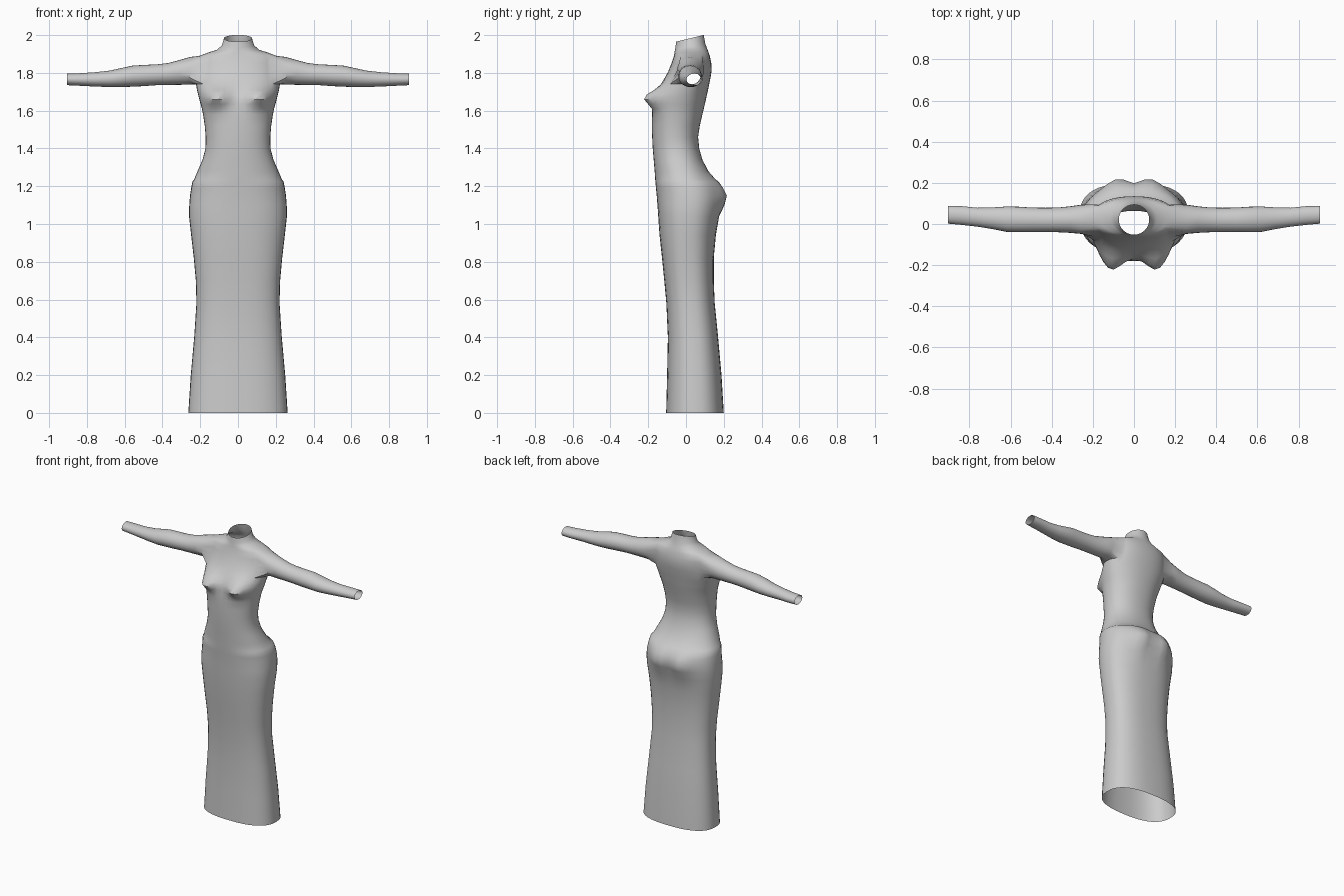
import bpy, bmesh
from math import sin, cos, pi, exp, copysign

N = 40      # points per body ring
ARM = 4     # half width of the armhole in ring columns

# Body rings: height, half width, front y, back y, roundness, tilt towards back
skirt = [
    (0.00, .263, -.105, .200, 2.5, 0), (0.20, .250, -.100, .188, 2.5, 0),
    (0.40, .232, -.096, .170, 2.5, 0), (0.58, .220, -.104, .152, 2.5, 0),
    (0.70, .223, -.115, .147, 2.5, 0), (0.82, .234, -.127, .147, 2.5, 0),
    (0.94, .248, -.140, .158, 2.4, 0), (1.04, .259, -.147, .173, 2.4, 0),
    (1.10, .258, -.151, .184, 2.4, 0), (1.15, .254, -.155, .190, 2.3, 0),
    (1.19, .248, -.159, .182, 2.3, 0), (1.225, .241, -.162, .168, 2.3, 0)]
bodice = [
    (1.235, .233, -.163, .155, 2.2, 0), (1.28, .214, -.166, .118, 2.2, 0),
    (1.34, .188, -.171, .087, 2.2, 0), (1.40, .172, -.176, .070, 2.2, 0),
    (1.46, .171, -.179, .064, 2.2, 0), (1.52, .176, -.181, .073, 2.2, 0),
    (1.58, .185, -.181, .087, 2.2, 0), (1.61, .191, -.178, .094, 2.2, 0),
    (1.635, .198, -.172, .100, 2.2, 0), (1.66, .205, -.166, .106, 2.2, 0),
    (1.685, .211, -.158, .111, 2.2, 0), (1.71, .217, -.148, .117, 2.2, 0),
    (1.74, .222, -.132, .123, 2.2, 0), (1.775, .216, -.112, .130, 2.2, 0),
    (1.81, .212, -.093, .135, 2.2, 0), (1.85, .208, -.077, .134, 2.2, 0),
    (1.89, .205, -.064, .126, 2.2, 0), (1.907, .160, -.061, .120, 2.1, 0),
    (1.922, .112, -.059, .113, 2.0, .004), (1.945, .086, -.056, .102, 2.0, .010),
    (1.983, .074, -.052, .094, 2.0, .018)]
rings = skirt + bodice

# Sleeve rings: x, bottom z, top z, front y, back y
sleeve = [
    (.255, 1.738, 1.884, -.048, .094), (.31, 1.737, 1.868, -.043, .086),
    (.37, 1.736, 1.852, -.040, .080), (.43, 1.735, 1.845, -.040, .079),
    (.50, 1.730, 1.842, -.040, .080), (.56, 1.727, 1.838, -.040, .084),
    (.62, 1.725, 1.825, -.038, .085), (.68, 1.725, 1.812, -.026, .081),
    (.76, 1.728, 1.803, -.013, .079), (.84, 1.732, 1.798, -.004, .087),
    (.905, 1.735, 1.796, .002, .088)]


def spow(v, p):
    return copysign(abs(v) ** p, v)


def bump(x, z, cx, cz, sx, sz):
    return exp(-((abs(x) - cx) / sx) ** 2 - ((z - cz) / sz) ** 2)


bm = bmesh.new()

# Body tube with bust and seat shaping
grid = []
for z, w, yf, yb, p, tilt in rings:
    row = []
    for k in range(N):
        a = 2 * pi * k / N
        x = w * spow(cos(a), 2 / p)
        s = spow(sin(a), 2 / p)
        y = (yf + yb) / 2 + s * (yb - yf) / 2
        if s < 0:
            y -= .075 * bump(x, z, .115, 1.668, .065, .047) * min(1, -s * 1.5)
        else:
            y += .036 * bump(x, z, .085, 1.14, .07, .07) * s
        row.append(bm.verts.new((x, y, z + tilt * s)))
    grid.append(row)

low = next(i for i, r in enumerate(rings) if r[0] == 1.74)
high = next(i for i, r in enumerate(rings) if r[0] == 1.89)
holes = {k % N for k in range(-ARM, ARM)}
holes |= {(N // 2 + k) % N for k in range(-ARM, ARM)}
for i in range(len(grid) - 1):
    for k in range(N):
        if low <= i < high and k in holes:
            continue
        k2 = (k + 1) % N
        bm.faces.new((grid[i][k], grid[i][k2], grid[i + 1][k2], grid[i + 1][k]))

# Sleeves grown from the armhole edges
path = [(high, k) for k in range(0, ARM)]
path += [(i, ARM) for i in range(high, low, -1)]
path += [(low, k) for k in range(ARM, -ARM, -1)]
path += [(i, -ARM) for i in range(low, high)]
path += [(high, k) for k in range(-ARM, 0)]
M = len(path)
for side in (1, -1):
    prev = [grid[i][(k if side > 0 else N // 2 - k) % N] for i, k in path]
    for x, zb, zt, yf, yb in sleeve:
        ring = []
        for j in range(M):
            a = 2 * pi * j / M
            ring.append(bm.verts.new((side * x,
                                      (yf + yb) / 2 + sin(a) * (yb - yf) / 2,
                                      (zb + zt) / 2 + cos(a) * (zt - zb) / 2)))
        for j in range(M):
            j2 = (j + 1) % M
            bm.faces.new((prev[j], prev[j2], ring[j2], ring[j]))
        prev = ring

bmesh.ops.recalc_face_normals(bm, faces=bm.faces)
mesh = bpy.data.meshes.new("dress")
bm.to_mesh(mesh)
bm.free()
dress = bpy.data.objects.new("dress", mesh)
bpy.context.collection.objects.link(dress)
bpy.context.view_layer.objects.active = dress
dress.select_set(True)
bpy.ops.object.shade_smooth_by_angle(angle=0.7)
